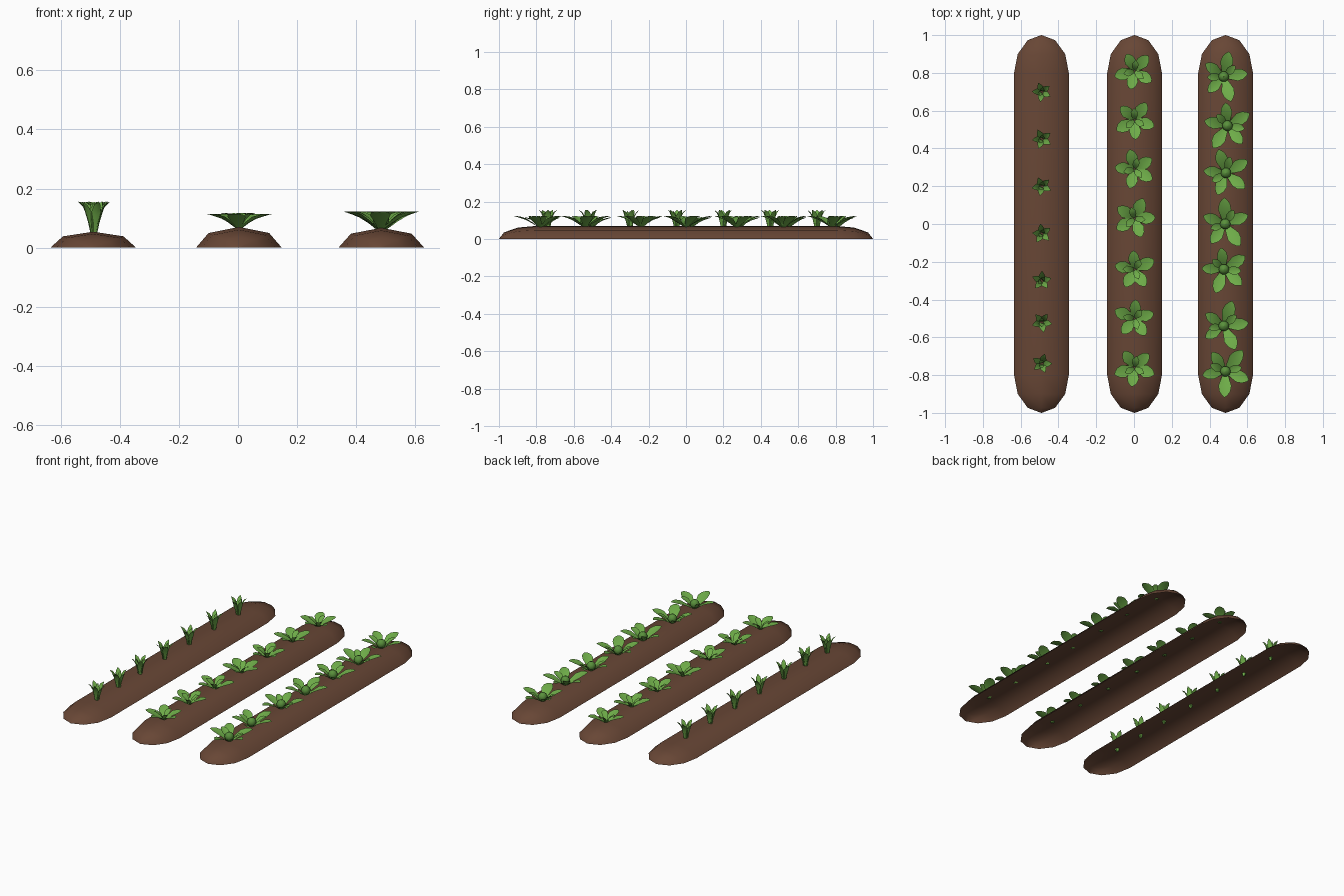
import bpy, math, random
from mathutils import Matrix, Vector

if "Cube" in bpy.data.objects:
    bpy.data.objects.remove(bpy.data.objects["Cube"])

random.seed(4)


def material(name, col):
    m = bpy.data.materials.new(name)
    m.diffuse_color = (*col, 1)
    m.use_nodes = True
    m.node_tree.nodes["Principled BSDF"].inputs["Base Color"].default_value = m.diffuse_color
    return m


SOIL = material("soil", (0.138, 0.062, 0.036))
LEAF = material("leaf", (0.155, 0.41, 0.065))
HEART = material("heart", (0.10, 0.28, 0.045))


def make(name, verts, faces, mats, idx=None):
    me = bpy.data.meshes.new(name)
    me.from_pydata(verts, [], faces)
    for m in mats:
        me.materials.append(m)
    for i, p in enumerate(me.polygons):
        p.use_smooth = True
        p.material_index = idx[i] if idx else 0
    ob = bpy.data.objects.new(name, me)
    bpy.context.collection.objects.link(ob)
    return ob


# Soil ridge: open half-octagon section with rounded ends
def soil_bed(name, x, h):
    stations = [(-0.8 - 0.2 * math.sin(math.radians(a)), math.cos(math.radians(a)))
                for a in (89.5, 60, 30, 0)]
    stations += [(-y, s) for y, s in reversed(stations)]
    verts, faces = [], []
    for y, s in stations:
        for k in range(5):
            a = math.pi * k / 4
            verts.append((x + 0.145 * s * math.cos(a), y, h * s * math.sin(a)))
    for i in range(len(stations) - 1):
        for k in range(4):
            a = i * 5 + k
            faces.append((a, a + 5, a + 6, a + 1))
    make(name, verts, faces, [SOIL])


# One leaf: path of (distance, height, half width), creased along the middle
def add_leaf(verts, faces, path, angle, scale, crease):
    rot = Matrix.Rotation(math.radians(angle), 3, 'Z')
    b = len(verts)
    for r, z, w in path:
        for side in (-1, 0, 1):
            lift = crease * w if side else 0
            verts.append(rot @ Vector((r * scale, side * w * scale, z + lift)))
    for i in range(len(path) - 1):
        for k in range(2):
            a = b + i * 3 + k
            faces.append((a, a + 3, a + 4, a + 1))


def add_ball(verts, faces, r, z):
    b, n, rings = len(verts), 10, 6
    for i in range(rings + 1):
        t = math.pi * max(0.01, min(0.99, i / rings))
        for k in range(n):
            a = 2 * math.pi * k / n
            verts.append(Vector((r * math.sin(t) * math.cos(a),
                                 r * math.sin(t) * math.sin(a), z + r * math.cos(t))))
    for i in range(rings):
        for k in range(n):
            p, q = b + i * n + k, b + i * n + (k + 1) % n
            faces.append((p, p + n, q + n, q))


def plant(name, loc, turn, leaves, crease, ball=None):
    verts, faces = [], []
    for path, angle, scale in leaves:
        add_leaf(verts, faces, path, angle + turn + random.uniform(-6, 6),
                 scale * random.uniform(0.95, 1.05), crease)
    idx = [0] * len(faces)
    if ball:
        add_ball(verts, faces, *ball)
        idx += [1] * (len(faces) - len(idx))
    ob = make(name, verts, faces, [LEAF, HEART], idx)
    ob.location = loc


soil_bed("soil_bed_left", -0.49, 0.054)
soil_bed("soil_bed_middle", 0.003, 0.07)
soil_bed("soil_bed_right", 0.485, 0.067)

# Left bed: upright sprouts
SPROUT = [(0.006, 0.035, 0.007), (0.012, 0.075, 0.014), (0.022, 0.11, 0.018),
          (0.036, 0.138, 0.012), (0.052, 0.155, 0.001)]
INNER = [(0.003, 0.035, 0.006), (0.006, 0.09, 0.014), (0.013, 0.125, 0.012),
         (0.024, 0.15, 0.001)]
for i, y in enumerate((0.70, 0.45, 0.20, -0.05, -0.30, -0.52, -0.74)):
    turn = (40, 38, 42, 30, 15, 60, 75)[i]
    leaves = [(SPROUT, 72 * k, 1) for k in range(5)] + [(INNER, 36, 1), (INNER, 200, 1)]
    plant("sprout_%d" % (i + 1), (-0.488, y, 0), turn, leaves, 0.5)

# Middle bed: low rosettes
ROSETTE = [(0.004, 0.062, 0.008), (0.03, 0.082, 0.022), (0.06, 0.098, 0.034),
           (0.088, 0.107, 0.026), (0.104, 0.112, 0.012), (0.11, 0.113, 0.001)]
SMALL = [(0.003, 0.066, 0.006), (0.02, 0.095, 0.016), (0.04, 0.11, 0.018),
         (0.06, 0.117, 0.001)]
for i, y in enumerate((0.81, 0.55, 0.29, 0.03, -0.24, -0.50, -0.76)):
    turn = (45, 60, 35, 70, 20, 10, 50)[i]
    leaves = [(ROSETTE, 72 * k, 1 - 0.06 * (k % 2)) for k in range(5)]
    leaves += [(SMALL, 36 + 120 * k, 1) for k in range(3)]
    plant("rosette_%d" % (i + 1), (0.003, y, 0), turn, leaves, 0.2)

# Right bed: broad leaves around a round heart
BROAD = [(0.008, 0.062, 0.01), (0.04, 0.083, 0.022), (0.075, 0.102, 0.034),
         (0.105, 0.113, 0.028), (0.125, 0.119, 0.014), (0.135, 0.121, 0.001)]
SPOTS = [(0.475, 0.78, 75), (0.495, 0.52, 25), (0.487, 0.27, 105), (0.483, 0.00, 90),
         (0.476, -0.24, 30), (0.475, -0.54, 75), (0.484, -0.78, 50)]
for i, (x, y, turn) in enumerate(SPOTS):
    leaves = [(BROAD, 72 * k, (1.02, 0.88, 0.9, 1.0, 0.95)[k]) for k in range(5)]
    leaves += [(BROAD, 108, 0.62), (BROAD, 325, 0.65)]
    plant("broad_plant_%d" % (i + 1), (x, y, 0), turn, leaves, 0.25, (0.028, 0.092))
